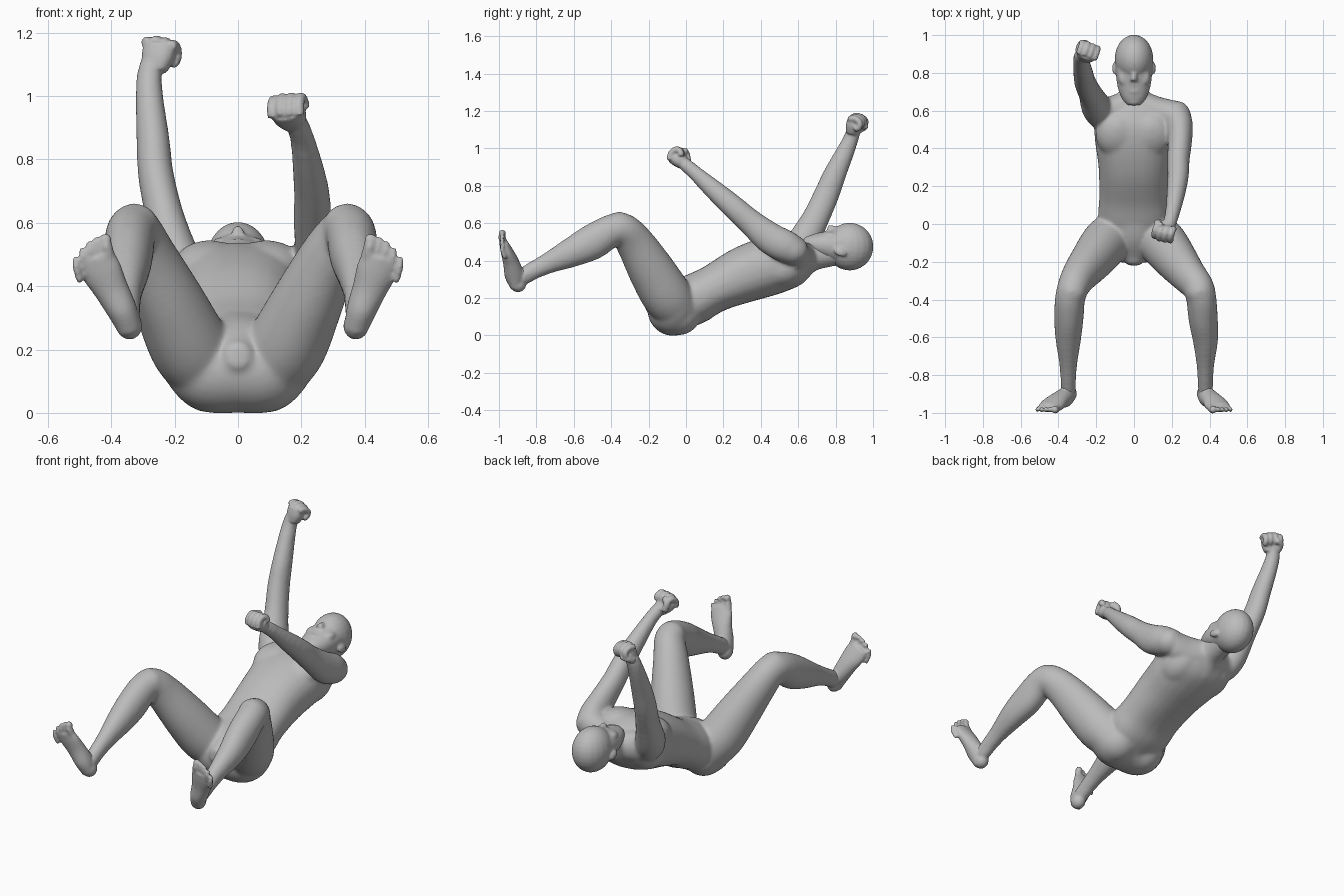
import bpy, bmesh, math
from mathutils import Vector, Matrix, Euler

skin = bpy.data.materials.new("plain grey")
skin.diffuse_color = (0.5, 0.5, 0.5, 1)
bm = bmesh.new()


def blob(c, r, rot=(0, 0, 0)):
    """Ellipsoid with radii r."""
    m = Matrix.Translation(c) @ Euler([math.radians(a) for a in rot]).to_matrix().to_4x4()
    bmesh.ops.create_uvsphere(bm, u_segments=20, v_segments=14, radius=1,
                              matrix=m @ Matrix.Diagonal((*r, 1)))


def spline(keys, t):
    """Catmull-Rom value of a list of vectors."""
    i = min(int(t), len(keys) - 2)
    u = t - i
    p = [keys[max(0, min(len(keys) - 1, i + k))] for k in (-1, 0, 1, 2)]
    return [0.5 * (2 * b + (c - a) * u + (2 * a - 5 * b + 4 * c - d) * u * u
                   + (3 * b - a - 3 * c + d) * u ** 3) for a, b, c, d in zip(*p)]


def tube(keys, side=(1, 0, 0), steps=5, n=24, power=1.0):
    """Loft of ellipses; key = x, y, z, half width along side, half depth."""
    total = (len(keys) - 1) * steps
    rows = [spline(keys, k / steps) for k in range(total + 1)]
    rings = []
    for k, row in enumerate(rows):
        a, b = rows[max(k - 1, 0)], rows[min(k + 1, total)]
        t = (Vector(b[:3]) - Vector(a[:3])).normalized()
        s = Vector(side)
        s = (s - t * s.dot(t)).normalized()
        d = t.cross(s)
        ring = []
        for j in range(n):
            w = math.tau * j / n
            cw, sw = [math.copysign(abs(v) ** power, v) for v in (math.cos(w), math.sin(w))]
            ring.append(bm.verts.new(Vector(row[:3]) + s * cw * row[3] + d * sw * row[4]))
        rings.append(ring)
    for p, q in zip(rings, rings[1:]):
        for j in range(n):
            bm.faces.new((p[j], p[(j + 1) % n], q[(j + 1) % n], q[j]))
    bm.faces.new(rings[0][::-1])
    bm.faces.new(rings[-1])


def finish(name, voxel, passes, swell):
    """Fuse the gathered shapes into one smooth object."""
    global bm
    bmesh.ops.recalc_face_normals(bm, faces=bm.faces)
    mesh = bpy.data.meshes.new(name)
    bm.to_mesh(mesh)
    bm.free()
    bm = bmesh.new()
    ob = bpy.data.objects.new(name, mesh)
    bpy.context.collection.objects.link(ob)
    mesh.materials.append(skin)
    fuse = ob.modifiers.new("fuse", 'REMESH')
    fuse.mode = 'VOXEL'
    fuse.voxel_size = voxel
    fuse.use_smooth_shade = True
    soften = ob.modifiers.new("soften", 'SMOOTH')
    soften.factor = .5
    soften.iterations = passes
    grow = ob.modifiers.new("swell", 'DISPLACE')
    grow.mid_level = 0
    grow.strength = swell


# torso from pelvis to shoulders
tube([(0, -.05, .13, .15, .11), (0, .04, .19, .185, .13), (0, .15, .25, .18, .125),
      (0, .31, .325, .185, .147), (0, .46, .375, .205, .153), (0, .57, .40, .20, .135),
      (0, .64, .42, .13, .09)], power=.88)
tube([(-.19, -.06, .18, .08, .08), (-.10, -.065, .138, .128, .128), (0, -.07, .135, .131, .131),
      (.10, -.065, .138, .128, .128), (.19, -.06, .18, .08, .08)], side=(0, 1, 0))  # seat
tube([(0, .06, .24, .17, .09), (0, -.06, .205, .12, .09), (0, -.16, .18, .07, .06),
      (0, -.215, .18, .035, .04)])                                 # groin
tube([(0, .58, .39, .12, .12), (0, .66, .42, .085, .08), (0, .72, .435, .07, .074),
      (0, .82, .455, .068, .075)])                                 # neck
for s in (-1, 1):
    blob((s * .09, -.04, .125), (.115, .12, .12))                 # buttock
    blob((s * .09, .47, .465), (.11, .12, .07), (18, 0, 0))       # chest muscle
    blob((s * .11, .53, .36), (.10, .13, .095), (20, 0, 0))       # shoulder blade
    tube([(0, .66, .415, .06, .07), (s * .11, .61, .42, .065, .085),
          (s * .19, .58, .44, .075, .08)], side=(0, 1, 0))        # shoulder slope

# legs, the left shin standing slightly closer to the middle
for s in (-1, 1):
    e, k = (.03, -.008) if s < 0 else (0, .01)
    tube([(s * .09, -.03, .13, .11, .115), (s * .152, -.10, .21, .122, .13),
          (s * .215, -.18, .34, .110, .122), (s * .287, -.27, .49, .090, .10),
          (s * (.33 + k), -.335, .565, .08, .085), (s * (.347 + k), -.40, .56, .076, .083),
          (s * (.366 - e * .7), -.50, .50, .074, .092), (s * (.378 - e), -.61, .445, .064, .077),
          (s * (.378 - e), -.74, .385, .044, .053), (s * (.378 - e), -.84, .335, .037, .044),
          (s * (.378 - e), -.90, .30, .036, .042)])
    blob((s * (.335 + k), -.357, .588), (.074, .07, .07))         # knee

# arms
ARM_UP = [(-.165, .575, .42, .075, .085), (-.2, .62, .49, .075, .085),
          (-.232, .69, .62, .058, .070), (-.259, .75, .75, .053, .065),
          (-.268, .795, .86, .049, .058), (-.279, .855, .99, .041, .045),
          (-.28, .885, 1.06, .037, .037), (-.268, .90, 1.11, .036, .036)]
ARM_FORWARD = [(.20, .60, .445, .078, .07), (.235, .535, .475, .072, .083),
               (.243, .45, .52, .062, .082), (.235, .34, .61, .056, .066),
               (.233, .25, .69, .053, .060), (.22, .15, .778, .045, .050),
               (.202, .05, .868, .035, .037), (.185, -.005, .915, .034, .034)]
tube(ARM_UP)
tube(ARM_FORWARD)
blob((-.17, .585, .44), (.08, .08, .08))
blob((.22, .57, .455), (.08, .08, .075))
finish("torso_and_limbs", .009, 22, .004)

# head, face and ears
tube([(0, .70, .43, .06, .06), (0, .82, .455, .066, .075)])
blob((0, .875, .475), (.101, .126, .126))
tube([(0, .88, .475, .097, .105), (0, .79, .48, .094, .088), (0, .72, .485, .084, .066),
      (0, .665, .49, .062, .046), (0, .63, .492, .036, .026)], power=.95)
blob((0, .838, .56), (.055, .03, .025))                            # brow
tube([(0, .83, .56, .011, .014), (0, .785, .568, .014, .020), (0, .757, .57, .019, .018)])  # nose
blob((0, .706, .535), (.032, .018, .014))                          # lips
blob((0, .65, .507), (.034, .022, .022))                           # chin
for s in (-1, 1):
    blob((s * .048, .775, .528), (.036, .045, .025))              # cheek
    blob((s * .102, .825, .445), (.012, .035, .022), (-20, 0, 0))  # ear
finish("head", .007, 8, .0015)

# feet
for s in (-1, 1):
    e = .03 if s < 0 else 0
    tube([(s * (.378 - e), -.80, .355, .04, .046), (s * (.378 - e), -.86, .32, .036, .043),
          (s * (.376 - e), -.90, .30, .036, .042)])                # ankle
    blob((s * (.372 - e), -.898, .275), (.039, .043, .043))       # heel
    tube([(s * (.37 - e), -.91, .255, .034, .028), (s * (.388 - e * .8), -.918, .32, .046, .05),
          (s * (.415 - e * .5), -.935, .39, .054, .042),
          (s * (.438 - e * .2), -.958, .45, .064, .032),
          (s * .452, -.975, .495, .058, .022)])                    # sole and instep
    for k in range(5):                                             # toes
        r = .019 if k == 0 else .0135 - .0007 * k
        x, z = .415 + .0225 * k + (.005 if k else 0), .532 - .004 * k * k
        tube([(s * (x - .012), -.968, z - .055, r, r), (s * x, -.983, z - .01, r, r),
              (s * (x + .003), -.983, z + .012, r * .8, r * .8)])
        blob((s * (x + .003), -.982, z + .014), (r, r, r))
finish("feet", .007, 5, .001)


def fist(c, out, across, size):
    """Clenched hand: palm, four curled fingers and a thumb."""
    out = Vector(out).normalized()
    across = Vector(across)
    across = (across - out * across.dot(out)).normalized()
    curl = out.cross(across)
    c = Vector(c)
    at = lambda a, b, d: c + (across * a + curl * b + out * d) * size
    tube([(*at(0, -.1, -.8), .6 * size, .5 * size), (*at(0, -.1, -.1), .85 * size, .62 * size),
          (*at(0, -.1, .6), .85 * size, .6 * size)], side=across, power=.85)
    for k in range(4):
        a, r = -.72 + .48 * k, .27 * size
        lift = .12 - .1 * abs(k - 1.3)                             # rounded knuckle row
        path = [(-.45, .55), (.05, .75), (.6, .55), (.65, .1), (.35, -.15)]
        tube([(*at(a, b, d + lift), r, r) for b, d in path], side=across, steps=3, n=12)
    tube([(*at(-.7, .1, -.6), .3 * size, .3 * size), (*at(-.75, .65, -.1), .28 * size, .28 * size),
          (*at(-.25, .9, .15), .24 * size, .24 * size)], side=out, steps=4, n=12)


fist((-.25, .903, 1.125), (.2, .25, 1), (1, -.3, .12), .06)
tube(ARM_UP[-2:])
fist((.163, -.035, .943), (-.3, -.8, .5), (1, -.2, .05), .061)
tube(ARM_FORWARD[-2:])
finish("fists", .006, 5, .001)
